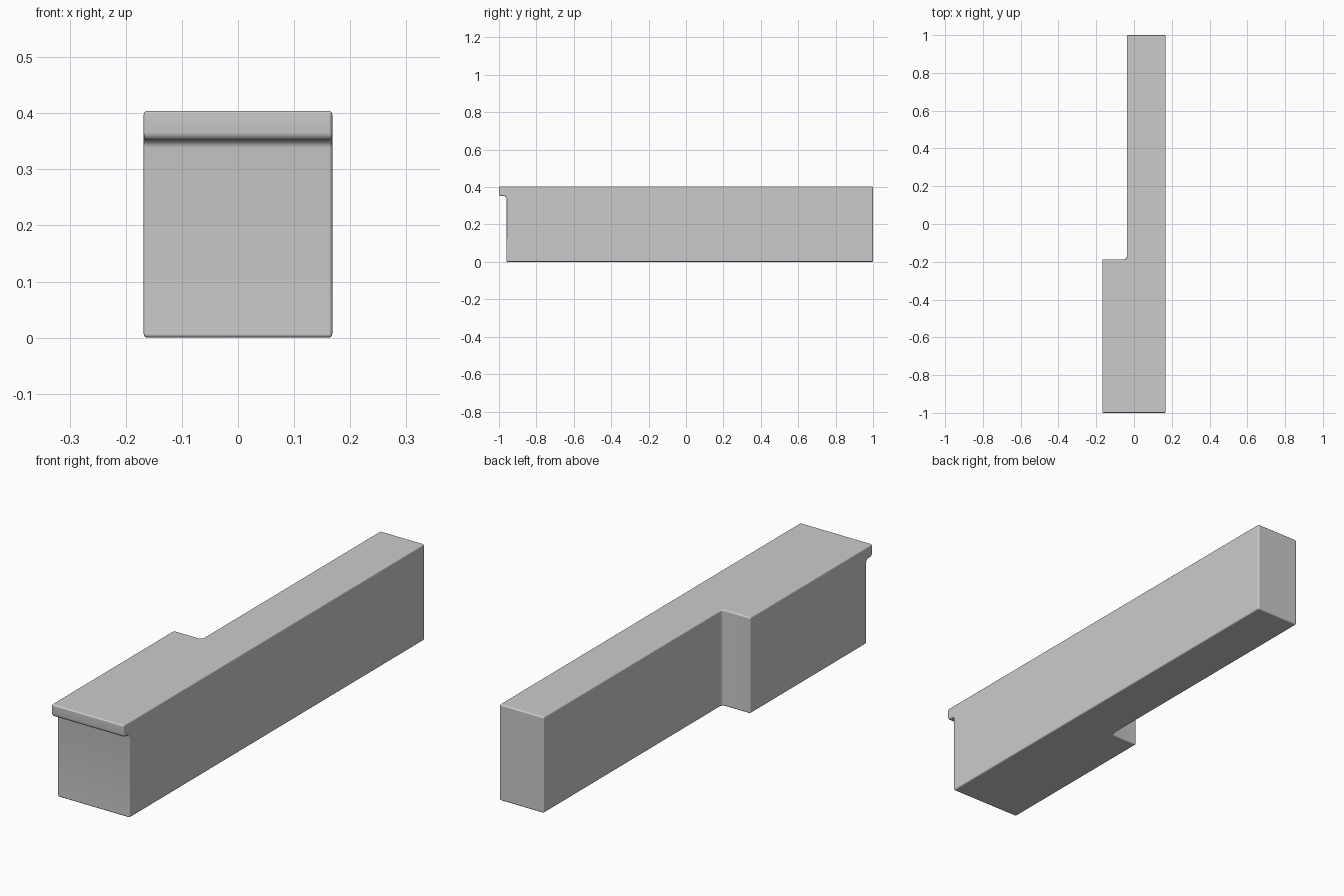
import bpy, bmesh
from mathutils import Vector

cube = bpy.data.objects.get("Cube")
if cube:
    bpy.data.objects.remove(cube, do_unlink=True)

HEIGHT, LIP_Z = 0.404, 0.352
HALF_W, STEP_X, STEP_Y = 0.168, -0.038, -0.187
FRONT_Y, BACK_Y, LIP_Y = -0.96, 1.0, -1.0

grey = bpy.data.materials.new("plain_grey")
grey.use_nodes = True
colour = (0.6, 0.6, 0.6, 1)
grey.diffuse_color = colour
grey.node_tree.nodes["Principled BSDF"].inputs["Base Color"].default_value = colour

# Stepped plan, wide at the front and narrow at the back
plan = [(-HALF_W, FRONT_Y), (HALF_W, FRONT_Y), (HALF_W, BACK_Y),
        (STEP_X, BACK_Y), (STEP_X, STEP_Y), (-HALF_W, STEP_Y)]
bm = bmesh.new()
base = bm.faces.new([bm.verts.new((x, y, 0)) for x, y in plan])
top = bmesh.ops.extrude_face_region(bm, geom=[base])["geom"]
bmesh.ops.translate(bm, vec=(0, 0, HEIGHT),
                    verts=[v for v in top if isinstance(v, bmesh.types.BMVert)])

# Overhanging lip pulled out of the upper front
bmesh.ops.bisect_plane(bm, geom=bm.verts[:] + bm.edges[:] + bm.faces[:],
                       plane_co=(0, 0, LIP_Z), plane_no=(0, 0, 1))
strip = [f for f in bm.faces
         if all(abs(v.co.y - FRONT_Y) < 1e-4 and v.co.z > LIP_Z - 1e-4 for v in f.verts)]
lip = bmesh.ops.extrude_face_region(bm, geom=strip)["geom"]
bmesh.ops.delete(bm, geom=strip, context='FACES_ONLY')
bmesh.ops.translate(bm, vec=(0, LIP_Y - FRONT_Y, 0),
                    verts=[v for v in lip if isinstance(v, bmesh.types.BMVert)])
bmesh.ops.recalc_face_normals(bm, faces=bm.faces)

# Larger rounding on the lip underside, its inner fillet and the step corner
def large_round(edge):
    mid = (edge.verts[0].co + edge.verts[1].co) / 2
    lip_edge = abs(mid.x) < 1e-4 and mid.y < FRONT_Y + 1e-4 and abs(mid.z - LIP_Z) < 1e-4
    corner = (Vector((mid.x, mid.y)) - Vector((STEP_X, STEP_Y))).length < 1e-4
    return lip_edge or corner

bmesh.ops.bevel(bm, geom=[e for e in bm.edges if large_round(e)], offset=0.014,
                segments=4, profile=0.5, affect='EDGES')

mesh = bpy.data.meshes.new("stepped_block")
bm.to_mesh(mesh)
bm.free()
block = bpy.data.objects.new("stepped_block", mesh)
bpy.context.collection.objects.link(block)
mesh.materials.append(grey)

# Small soft edges everywhere else
soft = block.modifiers.new("soft_edges", 'BEVEL')
soft.width = 0.007
soft.segments = 3
soft.limit_method = 'ANGLE'
soft.angle_limit = 0.8
soft.harden_normals = True

bpy.context.view_layer.objects.active = block
block.select_set(True)
bpy.ops.object.shade_smooth_by_angle()
